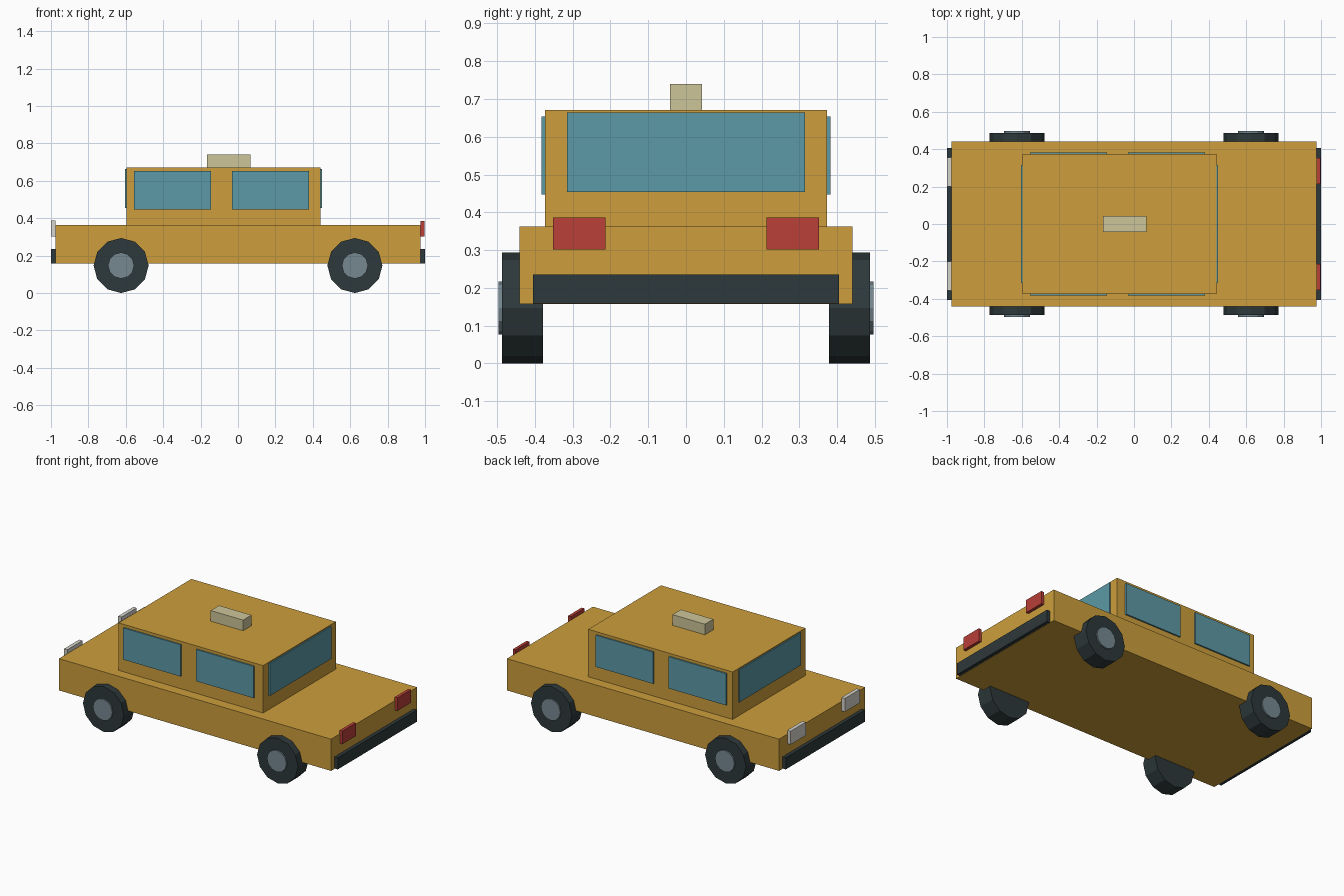
import bpy, bmesh, math
from mathutils import Matrix

if "Cube" in bpy.data.objects:
    bpy.data.objects.remove(bpy.data.objects["Cube"])


def material(name, rgb):
    m = bpy.data.materials.new(name)
    m.diffuse_color = (*rgb, 1)
    m.use_nodes = True
    m.node_tree.nodes["Principled BSDF"].inputs["Base Color"].default_value = m.diffuse_color
    return m


YELLOW = material("taxi yellow", (0.61, 0.345, 0.045))
GLASS = material("window blue", (0.107, 0.32, 0.385))
RED = material("tail red", (0.48, 0.05, 0.039))
DARK = material("rubber dark", (0.027, 0.04, 0.043))
STEEL = material("hub grey", (0.18, 0.247, 0.284))
CREAM = material("sign cream", (0.61, 0.56, 0.32))
LAMP = material("headlight white", (0.68, 0.66, 0.61))


def finish(name, bm, mat):
    me = bpy.data.meshes.new(name)
    bm.to_mesh(me)
    bm.free()
    me.materials.append(mat)
    bpy.context.collection.objects.link(bpy.data.objects.new(name, me))


def box(name, xs, ys, zs, mat):
    """Box spanning the given (min, max) ranges."""
    bm = bmesh.new()
    spans = [sorted(s) for s in (xs, ys, zs)]
    size = [b - a for a, b in spans]
    mid = [(a + b) / 2 for a, b in spans]
    bmesh.ops.create_cube(bm, size=1, matrix=Matrix.Translation(mid) @ Matrix.Diagonal((*size, 1)))
    finish(name, bm, mat)


def disc(name, x, z, r, y0, y1, mat):
    """Twelve-sided cylinder with its axis along y."""
    bm = bmesh.new()
    bmesh.ops.create_cone(bm, cap_ends=True, segments=12, radius1=r, radius2=r, depth=abs(y1 - y0),
                          matrix=Matrix.Translation((x, (y0 + y1) / 2, z)) @ Matrix.Rotation(math.pi / 2, 4, 'X'))
    finish(name, bm, mat)


# Body, cabin and roof sign
box("body", (-0.977, 0.977), (-0.441, 0.441), (0.157, 0.363), YELLOW)
box("cabin", (-0.596, 0.441), (-0.373, 0.373), (0.363, 0.671), YELLOW)
box("roof_sign", (-0.166, 0.067), (-0.043, 0.043), (0.671, 0.74), CREAM)

# Windscreen and rear window
box("windscreen", (-0.604, -0.595), (-0.315, 0.315), (0.454, 0.664), GLASS)
box("rear_window", (0.44, 0.449), (-0.315, 0.315), (0.454, 0.664), GLASS)

for s, side in ((-1, "right"), (1, "left")):
    # Side windows
    for x, pos in ((-0.556, "front"), (-0.032, "rear")):
        box(f"{side}_{pos}_window", (x, x + 0.412), (s * 0.3735, s * 0.383), (0.447, 0.653), GLASS)
    # Lamps
    box(f"{side}_headlight", (-1.0, -0.976), (s * 0.2, s * 0.355), (0.301, 0.388), LAMP)
    box(f"{side}_tail_light", (0.976, 0.996), (s * 0.213, s * 0.352), (0.302, 0.386), RED)
    # Wheels with hubs
    for x, pos in ((-0.625, "front"), (0.625, "rear")):
        disc(f"{side}_{pos}_wheel", x, 0.147, 0.147, s * 0.379, s * 0.487, DARK)
        disc(f"{side}_{pos}_hub", x, 0.147, 0.07, s * 0.48, s * 0.496, STEEL)

# Bumpers
for s, pos in ((-1, "front"), (1, "rear")):
    box(f"{pos}_bumper", (s * 0.976, s * 1.0), (-0.405, 0.405), (0.159, 0.235), DARK)
